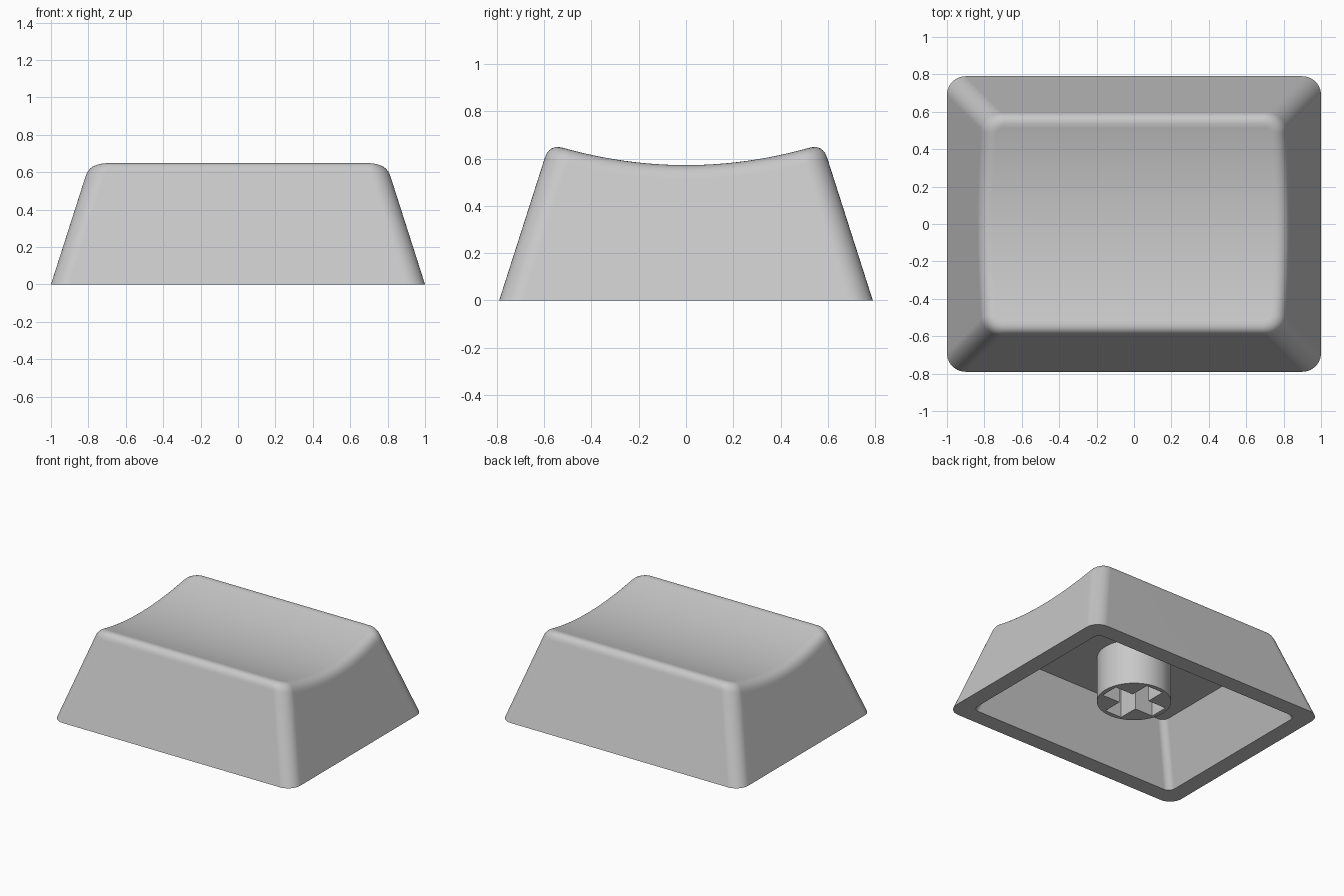
import bpy
import bmesh
import math

if "Cube" in bpy.data.objects:
    bpy.data.objects.remove(bpy.data.objects["Cube"])

HX, HY = 1.0, 0.79        # half size of the base
SLOPE = 0.32              # inward lean of the walls per unit height
CORNER = 0.10             # plan radius of the outer corners
FILLET = 0.06             # size of the rounded top rim
WALL = 0.125              # rim thickness at the bottom
CEILING = 0.43            # height of the inner roof

grey = bpy.data.materials.new("keycap_grey")
grey.diffuse_color = (0.58, 0.58, 0.58, 1)
grey.use_nodes = True
grey.node_tree.nodes["Principled BSDF"].inputs["Base Color"].default_value = grey.diffuse_color

# Right half of a rounded rectangle, front to back: (side position, arc angle)
ARC, SIDE = 10, 28
PARAMS = [(-1, -math.pi / 2 * (1 - i / ARC)) for i in range(ARC + 1)]
PARAMS += [(-1 + 2 * i / SIDE, 0) for i in range(1, SIDE)]
PARAMS += [(1, math.pi / 2 * i / ARC) for i in range(ARC + 1)]


def plan(p, hx, hy, r):
    s, a = p
    return hx - r + r * math.cos(a), s * (hy - r) + r * math.sin(a)


def dish(y):
    return 0.572 + 0.27 * y * y


def wall_point(p, z):
    x, y = plan(p, HX - SLOPE * z, HY - SLOPE * z, CORNER)
    return x, y, z


def rim_profile(p, steps=8):
    """Curve from the wall over the rim into the dish."""
    z = 0.6
    for _ in range(10):
        z = dish(wall_point(p, z)[1])
    low, peak = wall_point(p, z - FILLET), wall_point(p, z)
    ins = SLOPE * z + FILLET
    x, y = plan(p, HX - ins, HY - ins, CORNER - FILLET)
    top = (x, y, dish(y))
    out = []
    for k in range(steps + 1):
        t = k / steps
        out.append(tuple((1 - t) ** 2 * a + 2 * t * (1 - t) * b + t * t * c
                         for a, b, c in zip(low, peak, top)))
    return out


def finish(obj):
    bpy.ops.object.select_all(action='DESELECT')
    obj.select_set(True)
    bpy.context.view_layer.objects.active = obj
    bpy.ops.object.shade_smooth_by_angle(angle=math.radians(35))
    mod = obj.modifiers.new("clean_shading", 'WEIGHTED_NORMAL')
    mod.keep_sharp = True


# Shell: inner roof, inner walls, bottom rim, outer walls, rounded rim, dish
rings = [
    [(*plan(p, HX - WALL - 0.17, HY - WALL - 0.14, 0.05), CEILING) for p in PARAMS],
    [(*plan(p, HX - WALL, HY - WALL, 0.05), 0) for p in PARAMS],
    [wall_point(p, 0) for p in PARAMS],
]
rings += [list(r) for r in zip(*[rim_profile(p) for p in PARAMS])]

bm = bmesh.new()
loops = []
for half in rings:
    full = half + [(-x, y, z) for x, y, z in reversed(half)]
    loops.append([bm.verts.new(v) for v in full])
n = len(loops[0])
for a, b in zip(loops, loops[1:]):
    for i in range(n):
        j = (i + 1) % n
        bm.faces.new((a[i], a[j], b[j], b[i]))
# Roof and dish are strips running from side to side
for loop in (loops[0], loops[-1]):
    for i in range(n // 2 - 1):
        bm.faces.new((loop[i], loop[i + 1], loop[n - 2 - i], loop[n - 1 - i]))
bmesh.ops.recalc_face_normals(bm, faces=bm.faces)
mesh = bpy.data.meshes.new("keycap_shell")
bm.to_mesh(mesh)
bm.free()
shell = bpy.data.objects.new("keycap_shell", mesh)
bpy.context.collection.objects.link(shell)
mesh.materials.append(grey)
finish(shell)

# Stem: round post with a cross-shaped socket
R, L, W = 0.253, 0.22, 0.07
BOTTOM, TOP = 0.09, CEILING + 0.01
circle = [(R * math.cos(math.tau * i / 64), R * math.sin(math.tau * i / 64))
          for i in range(64)]
cross = []
for q in range(4):
    c, s = round(math.cos(q * math.pi / 2)), round(math.sin(q * math.pi / 2))
    cross += [(x * c - y * s, x * s + y * c) for x, y in ((L, -W), (L, W), (W, W))]

curve = bpy.data.curves.new("stem", 'CURVE')
curve.dimensions = '2D'
curve.fill_mode = 'BOTH'
curve.extrude = (TOP - BOTTOM) / 2
for pts in (circle, cross):
    sp = curve.splines.new('POLY')
    sp.points.add(len(pts) - 1)
    for v, (x, y) in zip(sp.points, pts):
        v.co = (x, y, 0, 1)
    sp.use_cyclic_u = True
stem = bpy.data.objects.new("stem", curve)
stem.location.z = (TOP + BOTTOM) / 2
bpy.context.collection.objects.link(stem)
curve.materials.append(grey)
bpy.ops.object.select_all(action='DESELECT')
stem.select_set(True)
bpy.context.view_layer.objects.active = stem
bpy.ops.object.convert(target='MESH')
stem = bpy.context.view_layer.objects.active
bm = bmesh.new()
bm.from_mesh(stem.data)
bmesh.ops.remove_doubles(bm, verts=bm.verts, dist=0.0005)
bmesh.ops.recalc_face_normals(bm, faces=bm.faces)
bm.to_mesh(stem.data)
bm.free()
finish(stem)
